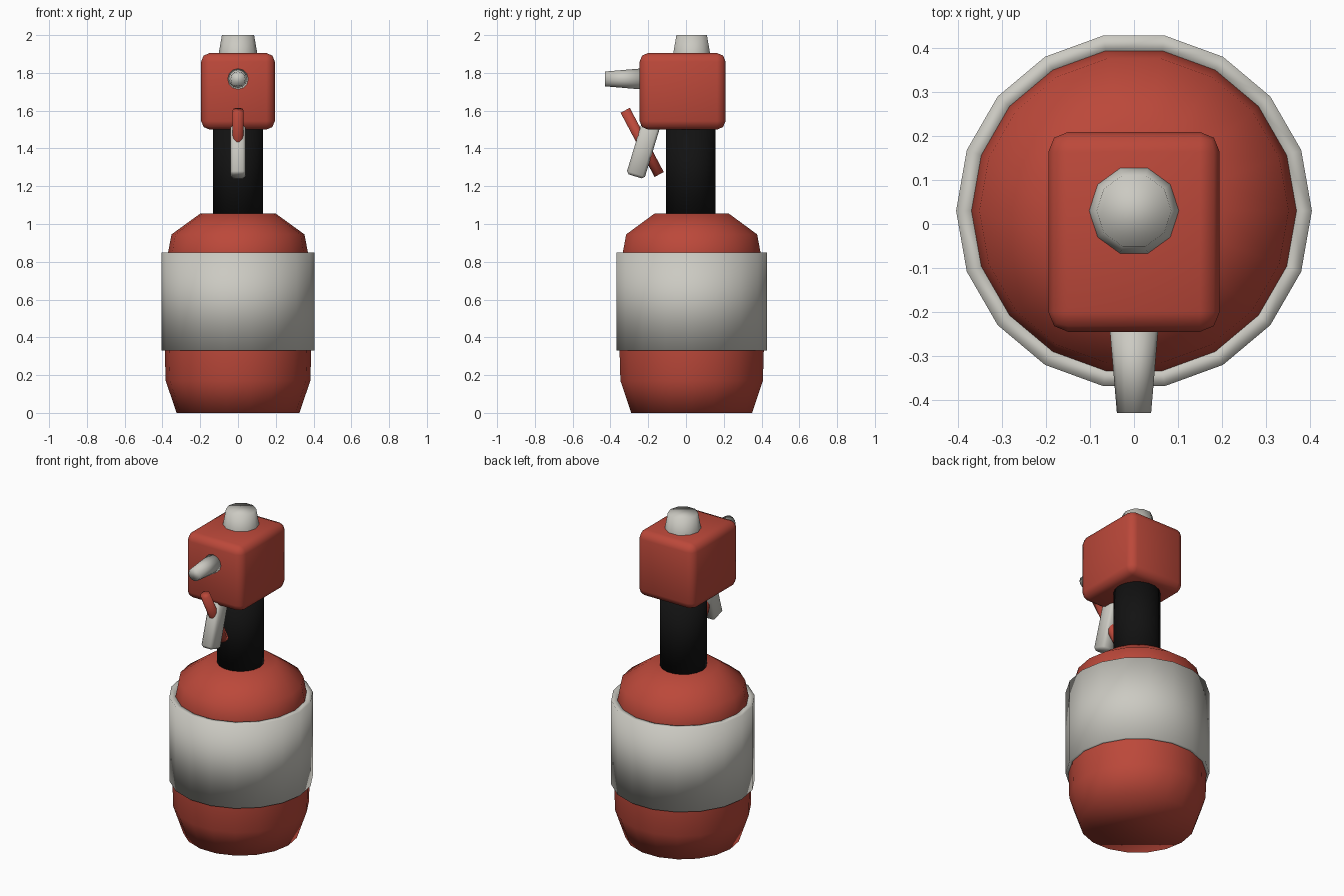
import bpy, bmesh, math
from mathutils import Vector

if "Cube" in bpy.data.objects:
    bpy.data.objects.remove(bpy.data.objects["Cube"], do_unlink=True)

AXIS_Y = 0.03  # the bottle axis sits slightly behind the origin


def material(name, rgb):
    mat = bpy.data.materials.new(name)
    mat.use_nodes = True
    mat.diffuse_color = (*rgb, 1)
    mat.node_tree.nodes["Principled BSDF"].inputs["Base Color"].default_value = (*rgb, 1)
    return mat


RED = material("brick red", (0.50, 0.065, 0.042))
GREY = material("light grey", (0.60, 0.59, 0.54))
BLACK = material("black", (0.006, 0.006, 0.006))


def finish(bm, name, mat, location, rotation=(0, 0, 0)):
    bmesh.ops.recalc_face_normals(bm, faces=bm.faces)
    mesh = bpy.data.meshes.new(name)
    bm.to_mesh(mesh)
    bm.free()
    mesh.materials.append(mat)
    mesh.shade_smooth()
    obj = bpy.data.objects.new(name, mesh)
    obj.location = location
    obj.rotation_euler = rotation
    bpy.context.collection.objects.link(obj)
    return obj


def lathe(name, mat, profile, sides, location, rotation=(0, 0, 0), closed=False):
    """Turn a (radius, height) profile; cap both ends, or join them for a band."""
    bm = bmesh.new()
    rings = []
    for radius, height in profile:
        angles = [math.tau * i / sides for i in range(sides)]
        rings.append([bm.verts.new((radius * math.cos(a), radius * math.sin(a), height)) for a in angles])
    pairs = list(zip(rings, rings[1:]))
    if closed:
        pairs.append((rings[-1], rings[0]))
    else:
        bm.faces.new(rings[0])
        bm.faces.new(rings[-1])
    for low, high in pairs:
        for i in range(sides):
            j = (i + 1) % sides
            bm.faces.new((low[i], low[j], high[j], high[i]))
    return finish(bm, name, mat, location, rotation)


def block(name, mat, size, bevel, segments, location, rotation=(0, 0, 0)):
    bm = bmesh.new()
    bmesh.ops.create_cube(bm, size=1)
    bmesh.ops.scale(bm, vec=size, verts=bm.verts)
    bmesh.ops.bevel(bm, geom=bm.edges[:], offset=bevel, segments=segments, profile=0.5, affect="EDGES")
    return finish(bm, name, mat, location, rotation)


# Bottle, label band and neck
lathe("bottle", RED,
      [(0.325, 0), (0.383, 0.17), (0.388, 0.34), (0.37, 0.85), (0.352, 0.945), (0.2, 1.055)],
      18, (0, AXIS_Y, 0))
lathe("label_band", GREY,
      [(0.365, 0.33), (0.405, 0.33), (0.405, 0.85), (0.365, 0.85)],
      18, (0, AXIS_Y, 0), closed=True)
lathe("neck", BLACK, [(0.132, 1.03), (0.132, 1.53)], 18, (0, AXIS_Y - 0.005, 0))

# Valve head and top knob
block("valve_head", RED, (0.39, 0.455, 0.405), 0.045, 2, (0, -0.018, 1.7025))
lathe("top_knob", GREY, [(0.105, 1.88), (0.103, 1.9), (0.085, 2.0)], 10, (0, AXIS_Y, 0))

# Tapered nozzle pointing forward
lathe("nozzle", GREY, [(0.056, 0), (0.039, 0.20)], 12, (0, -0.23, 1.768), (math.pi / 2, 0, 0))

# Slanted handle under the head
handle_tilt = math.radians(-17)
block("handle", GREY, (0.08, 0.1, 0.32), 0.014, 1, (0, -0.222, 1.405), (handle_tilt, 0, 0))

# Lever rod crossing the handle
foot, tip = Vector((0, -0.142, 1.262)), Vector((0, -0.322, 1.602))
rod = tip - foot
lathe("lever", RED, [(0.029, 0), (0.029, rod.length)], 10, foot,
      rod.to_track_quat("Z", "Y").to_euler())
